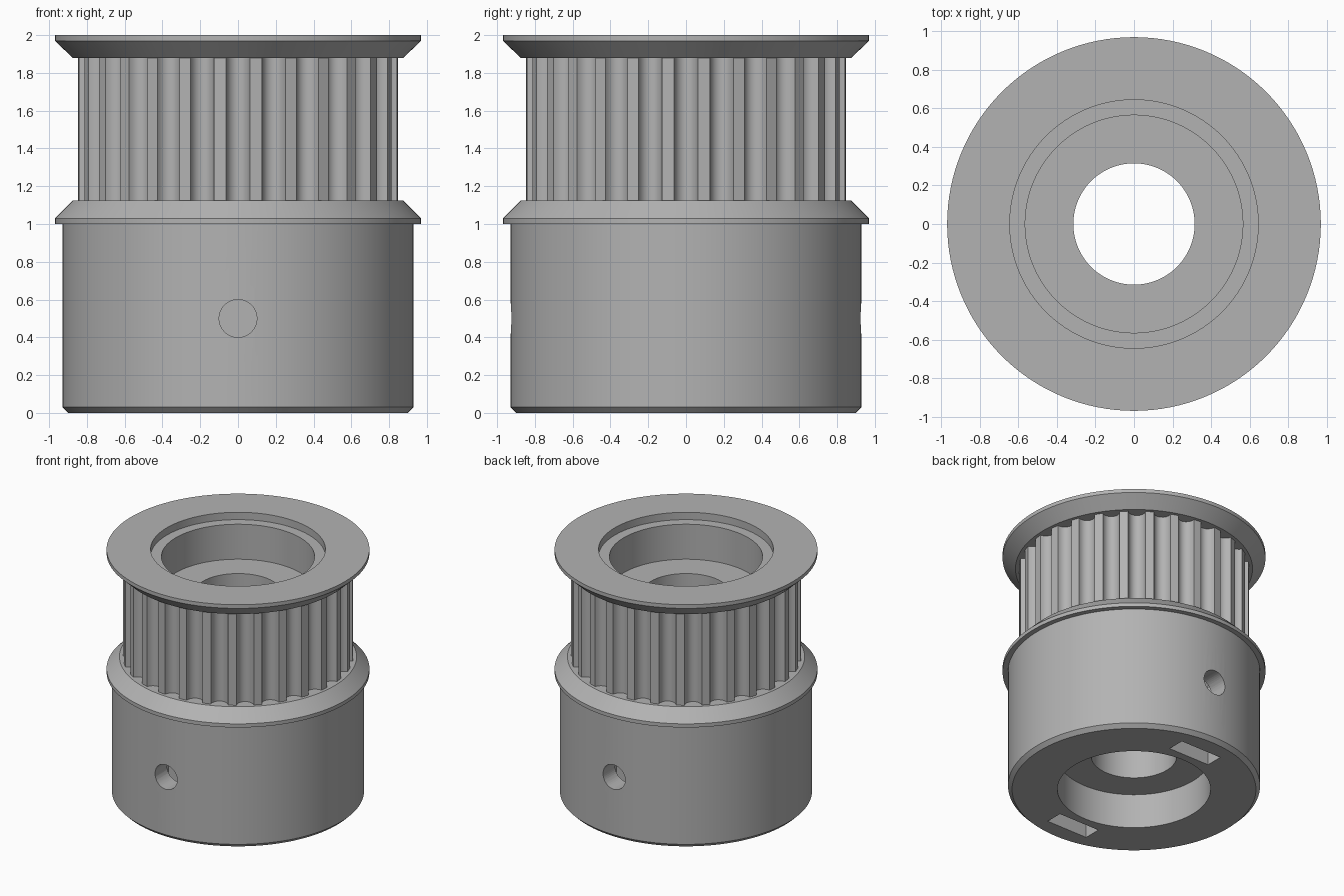
import bpy
import bmesh
from math import cos, sin, pi, radians

old = bpy.data.objects.get("Cube")
if old:
    bpy.data.objects.remove(old)

STEEL = (0.45, 0.45, 0.45, 1)
metal = bpy.data.materials.new("grey_metal")
metal.use_nodes = True
metal.diffuse_color = STEEL
metal.node_tree.nodes["Principled BSDF"].inputs["Base Color"].default_value = STEEL


def finish(name, bm, angle=25):
    bmesh.ops.recalc_face_normals(bm, faces=bm.faces)
    mesh = bpy.data.meshes.new(name)
    bm.to_mesh(mesh)
    bm.free()
    mesh.materials.append(metal)
    obj = bpy.data.objects.new(name, mesh)
    bpy.context.collection.objects.link(obj)
    bpy.ops.object.select_all(action="DESELECT")
    bpy.context.view_layer.objects.active = obj
    obj.select_set(True)
    bpy.ops.object.shade_smooth_by_angle(angle=radians(angle))
    return obj


def lathe(name, profile, steps=128):
    """Closed (radius, height) profile turned around z."""
    bm = bmesh.new()
    rings = [[bm.verts.new((r * cos(2 * pi * i / steps), r * sin(2 * pi * i / steps), z))
              for i in range(steps)] for r, z in profile]
    for a, b in zip(rings, rings[1:] + rings[:1]):
        for i in range(steps):
            j = (i + 1) % steps
            bm.faces.new((a[i], a[j], b[j], b[i]))
    return finish(name, bm)


# Hub, core, both flanges and the stepped bore
BORE, POCKET, CORE, FLANGE, BODY = 0.315, 0.565, 0.72, 0.97, 0.93
hub = lathe("hub_and_flanges", [
    (POCKET, 0), (0.90, 0), (BODY, 0.03), (BODY, 1.0),
    (FLANGE, 1.0), (FLANGE, 1.03), (0.875, 1.125),
    (CORE, 1.125), (CORE, 1.88),
    (0.875, 1.88), (FLANGE, 1.97), (FLANGE, 2.0),
    (0.645, 2.0), (0.645, 1.94), (POCKET, 1.94), (POCKET, 1.655),
    (BORE, 1.655), (BORE, 0.28), (POCKET, 0.28)])

# Toothed belt surface: narrow teeth between round grooves
TEETH, TIP, DEPTH, HALF = 28, 0.85, 0.065, 0.075
outline = []
for t in range(TEETH):
    mid = 2 * pi * t / TEETH
    for k in range(9):
        u = -cos(pi * k / 8)
        r = TIP - DEPTH * (1 - u * u) ** 0.5
        outline.append((r * cos(mid + HALF * u), r * sin(mid + HALF * u)))
bm = bmesh.new()
low, high = [[bm.verts.new((x, y, z)) for x, y in outline] for z in (1.125, 1.88)]
for i in range(len(outline)):
    j = (i + 1) % len(outline)
    bm.faces.new((low[i], low[j], high[j], high[i]))
finish("belt_teeth", bm, 40)

# Screw holes and nut slots, front and back
cutters = []
for side in (-1, 1):
    bpy.ops.mesh.primitive_cylinder_add(vertices=48, radius=0.1, depth=0.5,
                                        location=(0, side * 0.86, 0.5),
                                        rotation=(pi / 2, 0, 0))
    cutters.append(bpy.context.object)
    cutters[-1].name = "screw_hole_cutter"
    bpy.ops.mesh.primitive_cube_add(size=1, location=(0, side * 0.7, 0.3))
    cutters.append(bpy.context.object)
    cutters[-1].name = "nut_slot_cutter"
    cutters[-1].scale = (0.37, 0.14, 0.8)
for cutter in cutters:
    cutter.hide_render = True
    cutter.hide_set(True)
    cut = hub.modifiers.new(cutter.name, "BOOLEAN")
    cut.operation = "DIFFERENCE"
    cut.solver = "EXACT"
    cut.object = cutter

# Apply the cuts, then remove the cutters
bpy.ops.object.select_all(action="DESELECT")
bpy.context.view_layer.objects.active = hub
hub.select_set(True)
for mod in list(hub.modifiers):
    if mod.type == "BOOLEAN":
        bpy.ops.object.modifier_apply(modifier=mod.name)
for cutter in cutters:
    bpy.data.objects.remove(cutter)
bpy.ops.object.shade_smooth_by_angle(angle=radians(25))
